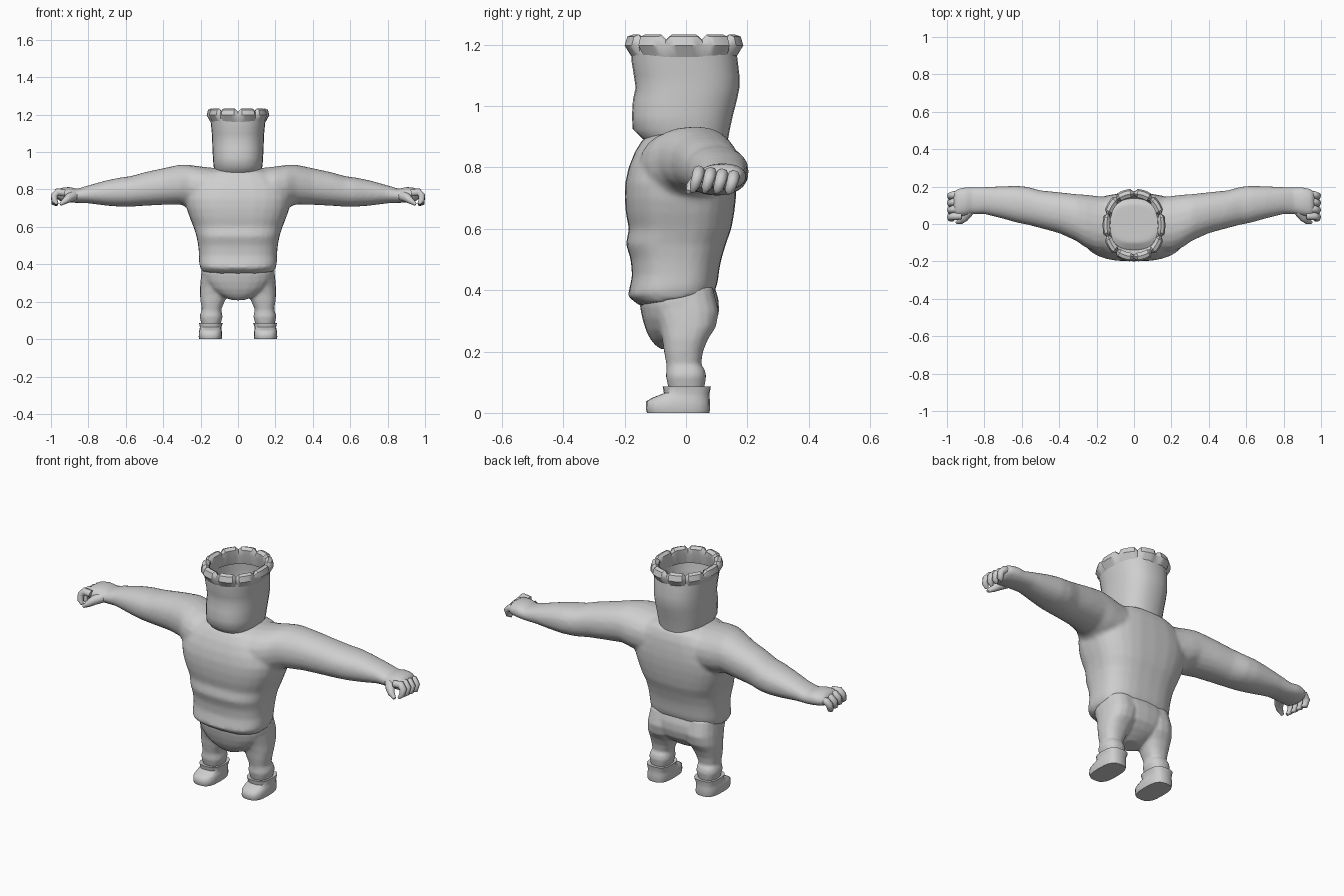
import bpy, bmesh, math
from mathutils import Vector

if "Cube" in bpy.data.objects:
    bpy.data.objects.remove(bpy.data.objects["Cube"])

grey = bpy.data.materials.new("plain grey")
grey.diffuse_color = (0.62, 0.62, 0.62, 1)
grey.use_nodes = True
grey.node_tree.nodes["Principled BSDF"].inputs["Base Color"].default_value = grey.diffuse_color


def select(obs):
    bpy.ops.object.select_all(action='DESELECT')
    for ob in obs:
        ob.select_set(True)
    bpy.context.view_layer.objects.active = obs[0]


def finish(name, bm, mirror=False, angle=60):
    """Turn a bmesh into a smooth-shaded object, optionally mirrored over x."""
    if mirror:
        dup = bmesh.ops.duplicate(bm, geom=bm.verts[:] + bm.edges[:] + bm.faces[:])
        for v in dup["geom"]:
            if isinstance(v, bmesh.types.BMVert):
                v.co.x = -v.co.x
    bmesh.ops.recalc_face_normals(bm, faces=bm.faces)
    mesh = bpy.data.meshes.new(name)
    bm.to_mesh(mesh)
    bm.free()
    mesh.materials.append(grey)
    ob = bpy.data.objects.new(name, mesh)
    bpy.context.collection.objects.link(ob)
    select([ob])
    bpy.ops.object.shade_smooth_by_angle(angle=math.radians(angle))
    return ob


def blend(name, obs, voxel):
    """Fuse overlapping parts into one continuous soft surface."""
    select(obs)
    bpy.ops.object.join()
    ob = obs[0]
    ob.name = name
    rm = ob.modifiers.new("fuse", 'REMESH')
    rm.mode = 'VOXEL'
    rm.voxel_size = voxel
    rm.use_smooth_shade = True
    sm = ob.modifiers.new("soften", 'SMOOTH')
    sm.factor = .5
    sm.iterations = 4


def skin(rings, caps=(True, True)):
    """Bridge a list of point rings into a tube."""
    bm = bmesh.new()
    vs = [[bm.verts.new(p) for p in r] for r in rings]
    n = len(vs[0])
    for a, b in zip(vs, vs[1:]):
        for i in range(n):
            j = (i + 1) % n
            bm.faces.new((a[i], a[j], b[j], b[i]))
    if caps[0]:
        bm.faces.new(vs[0])
    if caps[1]:
        bm.faces.new(vs[-1])
    return bm


def oval(lo1, hi1, lo2, hi2, p, n):
    """Rounded-box outline filling the given ranges."""
    pts = []
    for i in range(n):
        a = 2 * math.pi * i / n
        c, s = math.cos(a), math.sin(a)
        u = math.copysign(abs(c) ** (2 / p), c)
        v = math.copysign(abs(s) ** (2 / p), s)
        pts.append(((lo1 + hi1) / 2 + u * (hi1 - lo1) / 2,
                    (lo2 + hi2) / 2 + v * (hi2 - lo2) / 2))
    return pts


def loft_z(name, rows, p=2.4, n=24, tilt=(), caps=(True, True), mirror=False):
    """rows: z, x range, y range. tilt: z slope over y for the first rows."""
    rings = []
    for k, (z, x0, x1, y0, y1) in enumerate(rows):
        t = tilt[k] if k < len(tilt) else 0
        rings.append([(x, y, z + t * y) for x, y in oval(x0, x1, y0, y1, p, n)])
    return finish(name, skin(rings, caps), mirror)


def tube(name, path, radii, n=8):
    """Tube along a path, mirrored to both hands."""
    pts = [Vector(q) for q in path]
    rings = []
    for i, c in enumerate(pts):
        d = (pts[min(i + 1, len(pts) - 1)] - pts[max(i - 1, 0)]).normalized()
        side = Vector((0, 1, 0))
        side = (side - d * side.dot(d)).normalized()
        up = d.cross(side)
        rings.append([c + radii[i] * (side * math.cos(a) + up * math.sin(a))
                      for a in (2 * math.pi * k / n for k in range(n))])
    return finish(name, skin(rings), True, 70)


# Torso with a tilted, overhanging hem
torso = [(z, -w, w, y0, y1) for z, w, y0, y1 in (
    (.373, .196, -.152, .09), (.408, .208, -.19, .103), (.46, .209, -.176, .109),
    (.50, .213, -.18, .115), (.55, .222, -.196, .13), (.60, .238, -.186, .148),
    (.65, .258, -.196, .157), (.70, .275, -.20, .163), (.75, .283, -.198, .165),
    (.80, .272, -.187, .162), (.85, .24, -.167, .155), (.89, .19, -.142, .14),
    (.915, .12, -.10, .11))]
body = loft_z("torso", torso, p=2.7, n=28, tilt=(.15, .15, .08))

# Arms from the chest to the knuckles: x, y range, z range
arm = [(.02, -.15, .14, .70, .912), (.10, -.155, .14, .69, .913),
       (.20, -.15, .15, .69, .923), (.26, -.125, .157, .70, .932),
       (.31, -.09, .16, .72, .933), (.40, -.049, .17, .718, .914),
       (.50, -.022, .18, .713, .892), (.57, -.004, .199, .708, .872),
       (.63, .008, .205, .708, .864), (.70, .028, .202, .713, .85),
       (.80, .053, .198, .726, .822), (.86, .053, .197, .728, .804),
       (.90, .043, .198, .730, .814), (.945, .038, .188, .735, .81),
       (.967, .048, .172, .748, .792)]
arms = finish("arm", skin([[(x, y, z) for y, z in oval(y0, y1, z0, z1, 2.2, 20)]
                           for x, y0, y1, z0, z1 in arm]), True)
blend("torso_and_arms", [body, arms], .011)

# Curled fingers and thumb
for k in range(4):
    y, dz = .042 + .038 * k, -.005 * k
    tube("finger", [(.925, y, .782 + dz), (.965, y, .787 + dz), (.983, y - .005, .768 + dz),
                    (.981, y - .014, .740 + dz), (.966, y - .02, .722 + dz * .3)],
         (.019, .020, .0185, .016, .008))
tube("thumb", [(.88, .07, .765), (.905, .035, .755), (.925, .016, .738), (.95, .008, .720)],
     (.028, .024, .017, .008))

# Open, hollow head
head = [(z, -w, w, y0, y1) for z, w, y0, y1 in (
    (.892, .12, -.14, .137), (.925, .131, -.174, .143), (.97, .134, -.176, .153),
    (1.02, .137, -.173, .166), (1.06, .138, -.164, .174), (1.10, .14, -.17, .174),
    (1.15, .145, -.178, .168), (1.19, .148, -.178, .163))]
loft_z("head", head, p=2.4, n=28, caps=(False, False))

# Turned-out rim of ten broad flaps with narrow notches
lobes, per = 10, 6
n = lobes * per
base = oval(-.147, .147, -.177, .164, 2.2, n)
cy = -.006
rim = []
# z, scale, scale at the notches, drop at the notches
for z, s, sn, drop in ((1.14, .95, .95, 0), (1.19, .88, .93, .0), (1.222, .87, .95, .015),
                       (1.233, .98, .99, .016), (1.226, 1.09, 1.03, .014),
                       (1.197, 1.14, 1.05, 0), (1.16, 1.0, 1.0, 0)):
    row = []
    for i, (x, y) in enumerate(base):
        notch = (i - n // 4) % per == 0
        f = sn if notch else s
        row.append((x * f, cy + (y - cy) * f, z - (drop if notch else 0)))
    rim.append(row)
finish("head_rim", skin(rim, (False, False)), angle=40)

# Hips
hips = [(z, -w, w, y0, y1) for z, w, y0, y1 in (
    (.215, .04, -.08, .01), (.23, .08, -.10, .04), (.25, .12, -.115, .07),
    (.28, .16, -.13, .098), (.32, .188, -.142, .108), (.36, .197, -.150, .106),
    (.42, .19, -.15, .088))]
seat = loft_z("hips", hips, p=2.4, tilt=(.1,) * 7)

# Trouser legs with a gathered fold above the boot
leg = [(.06, .10, .19, -.05, .055), (.09, .090, .198, -.060, .062),
       (.12, .082, .205, -.066, .066), (.142, .086, .200, -.064, .062),
       (.157, .090, .193, -.064, .049), (.20, .072, .200, -.072, .056),
       (.24, .054, .204, -.078, .072), (.28, .03, .203, -.09, .098),
       (.33, .02, .199, -.11, .108), (.41, .02, .19, -.12, .088)]
legs = loft_z("trouser_leg", leg, n=18, mirror=True)
blend("trousers", [seat, legs], .008)

# Boots with a low toe and a flared cuff
boot = [(0, .088, .207, -.127, .076), (.012, .085, .21, -.131, .079),
        (.038, .086, .209, -.13, .078), (.050, .088, .206, -.108, .077),
        (.064, .089, .204, -.072, .077), (.086, .081, .208, -.076, .081),
        (.083, .10, .19, -.055, .06)]
loft_z("boot", boot, p=2.9, n=20, mirror=True)
